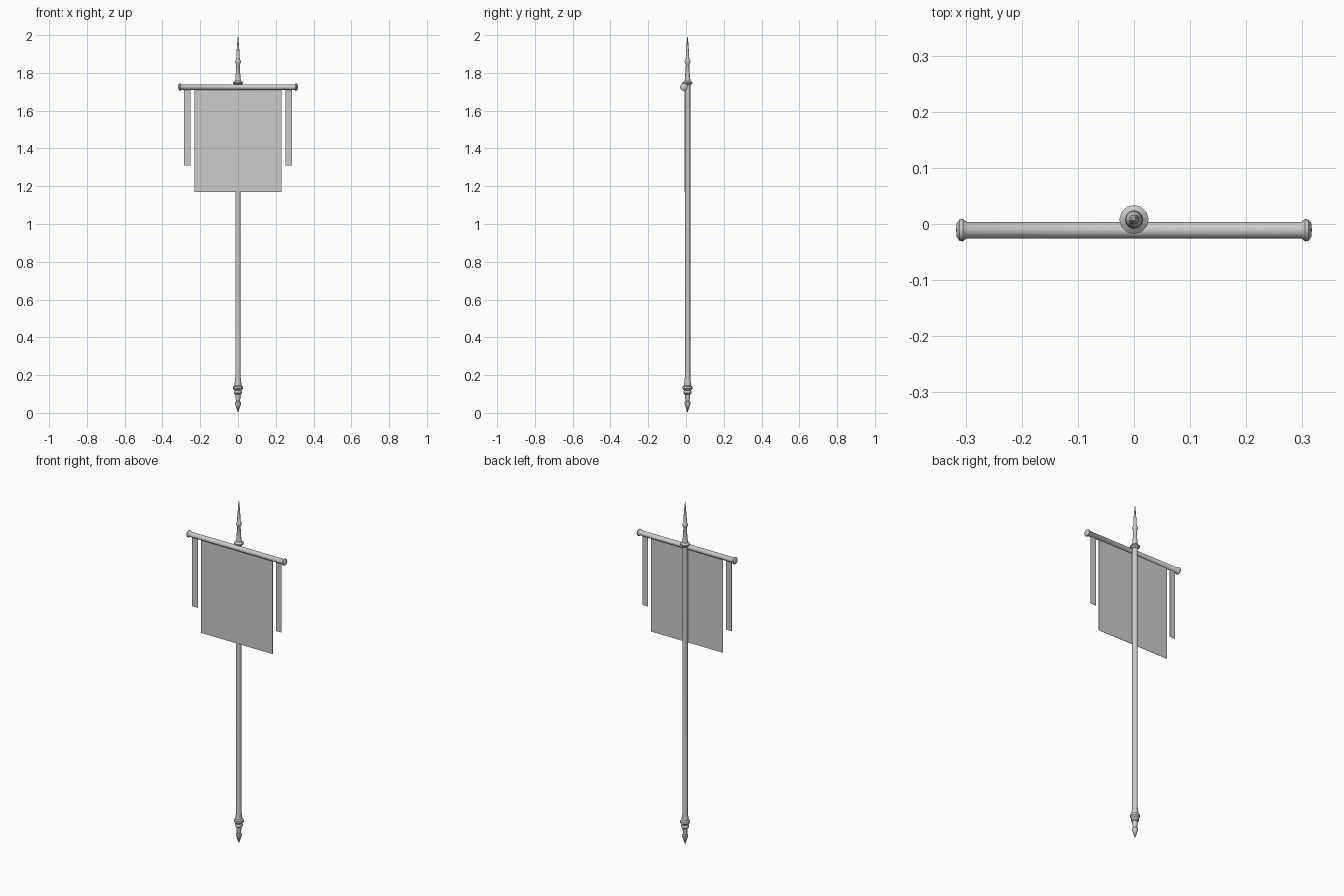
import bpy, bmesh, math
from mathutils import Matrix

if "Cube" in bpy.data.objects:
    bpy.data.objects.remove(bpy.data.objects["Cube"])

POLE_Y, BAR_Y, BAR_Z = 0.008, -0.011, 1.725


def make_object(name, bm, angle=None):
    bmesh.ops.recalc_face_normals(bm, faces=bm.faces[:])
    me = bpy.data.meshes.new(name)
    bm.to_mesh(me)
    bm.free()
    ob = bpy.data.objects.new(name, me)
    bpy.context.collection.objects.link(ob)
    if angle:
        bpy.ops.object.select_all(action='DESELECT')
        ob.select_set(True)
        bpy.context.view_layer.objects.active = ob
        bpy.ops.object.shade_smooth_by_angle(angle=math.radians(angle))
    return ob


def lathe(name, profile, sides, matrix, angle=40):
    """Spin (radius, height) points around the local z axis."""
    bm = bmesh.new()
    verts = [bm.verts.new((r, 0, z)) for r, z in profile]
    edges = [bm.edges.new(p) for p in zip(verts, verts[1:])]
    bmesh.ops.spin(bm, geom=verts + edges, cent=(0, 0, 0), axis=(0, 0, 1),
                   angle=math.tau, steps=sides)
    bmesh.ops.remove_doubles(bm, verts=bm.verts[:], dist=1e-5)
    bm.transform(matrix)
    return make_object(name, bm, angle)


def cloth(name, x0, x1, side, thick=0.002):
    """Hang a thin sheet with a (y, z) side profile between x0 and x1."""
    bm = bmesh.new()
    outline = side + [(y + thick, z) for y, z in reversed(side)]
    face = bm.faces.new([bm.verts.new((x0, y, z)) for y, z in outline])
    ext = bmesh.ops.extrude_face_region(bm, geom=[face])
    moved = [v for v in ext['geom'] if isinstance(v, bmesh.types.BMVert)]
    bmesh.ops.translate(bm, verts=moved, vec=(x1 - x0, 0, 0))
    return make_object(name, bm)


on_pole = Matrix.Translation((0, POLE_Y, 0))

# Shaft with turned foot
lathe("pole", [(0, 0), (0.016, 0.05), (0.016, 0.057), (0.011, 0.062),
               (0.014, 0.098), (0.021, 0.104), (0.021, 0.113), (0.017, 0.119),
               (0.026, 0.128), (0.026, 0.139), (0.019, 0.145), (0.018, 0.155),
               (0.0145, 0.185), (0.0145, 1.74), (0, 1.74)], 12, on_pole)

# Collar and spike on top
lathe("finial", [(0, 1.735), (0.017, 1.735), (0.026, 1.744), (0.026, 1.750),
                 (0.016, 1.758), (0.013, 1.775), (0.009, 1.845),
                 (0.015, 1.855), (0.015, 1.863), (0.0095, 1.872),
                 (0.0085, 1.90), (0.003, 1.975), (0, 2.0)], 12, on_pole)

# Crossbar with rounded end knobs
lathe("crossbar", [(0, -0.317), (0.012, -0.316), (0.019, -0.311),
                   (0.020, -0.305), (0.0145, -0.298), (0.0145, 0.298),
                   (0.020, 0.305), (0.019, 0.311), (0.012, 0.316),
                   (0, 0.317)], 16,
      Matrix.Translation((0, BAR_Y, BAR_Z)) @ Matrix.Rotation(math.pi / 2, 4, 'Y'))

# Main banner and side ribbons
cloth("banner", -0.231, 0.231, [(BAR_Y, BAR_Z), (BAR_Y, 1.17)])
for sign, label in ((-1, "left"), (1, "right")):
    cloth(f"{label}_ribbon", sign * 0.251, sign * 0.287,
          [(BAR_Y, BAR_Z), (BAR_Y, 1.31)])
